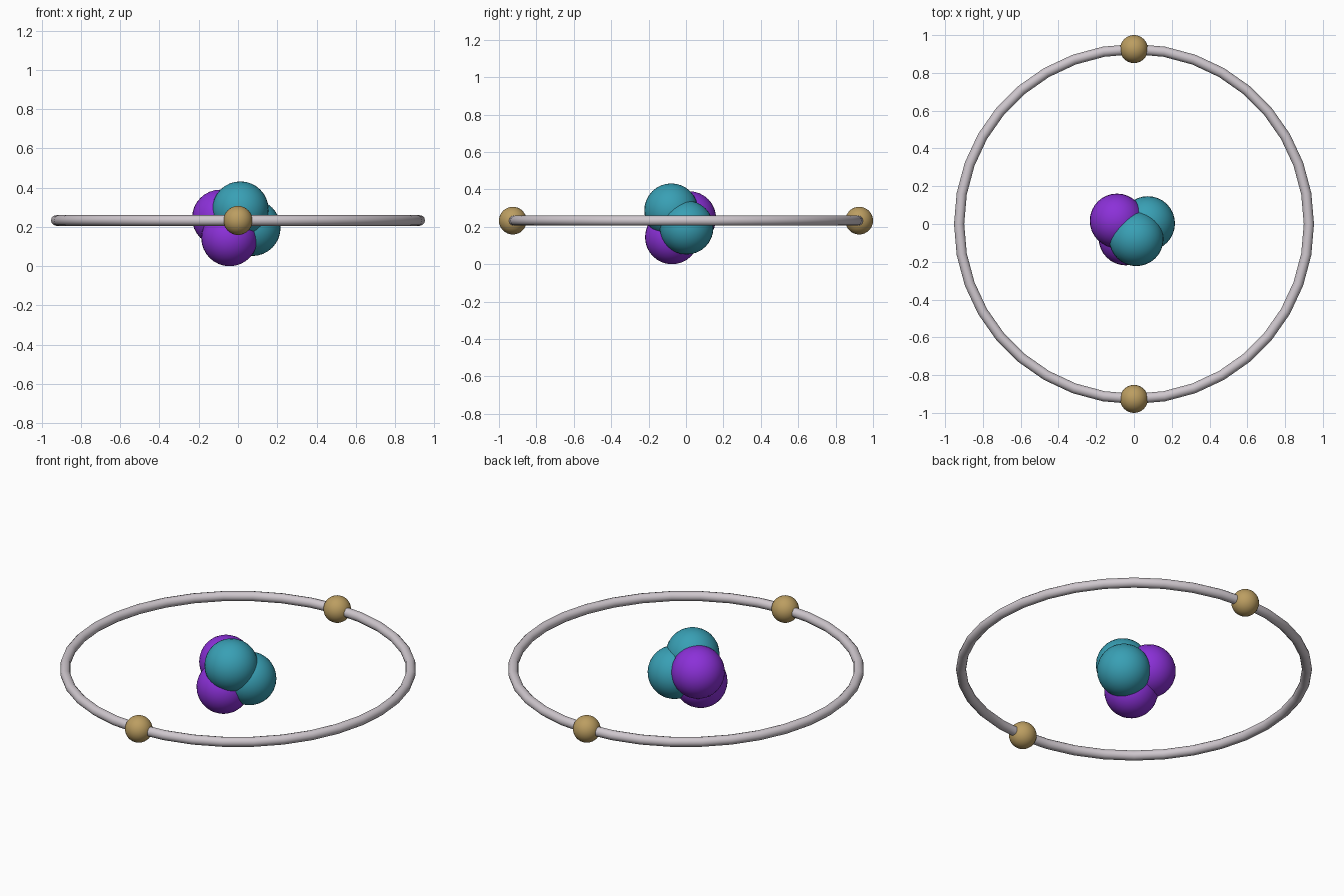
import bpy
from math import radians

if "Cube" in bpy.data.objects:
    bpy.data.objects.remove(bpy.data.objects["Cube"])


def material(name, color):
    mat = bpy.data.materials.new(name)
    mat.diffuse_color = (*color, 1)
    mat.use_nodes = True
    mat.node_tree.nodes["Principled BSDF"].inputs["Base Color"].default_value = mat.diffuse_color
    return mat


def finish(name, mat):
    obj = bpy.context.object
    obj.name = name
    obj.data.materials.append(mat)
    bpy.ops.object.shade_smooth_by_angle(angle=radians(40))


def ball(name, center, radius, mat):
    bpy.ops.mesh.primitive_uv_sphere_add(segments=32, ring_count=16, radius=radius, location=center)
    finish(name, mat)


teal = material("teal", (0.04, 0.35, 0.46))
purple = material("purple", (0.26, 0.03, 0.69))
gold = material("gold", (0.50, 0.34, 0.12))
silver = material("silver", (0.62, 0.57, 0.61))

ORBIT_R, ORBIT_Z = 0.926, 0.233
NUCLEON_R, ELECTRON_R = 0.144, 0.074

# Nucleus: two protons and two neutrons, overlapping
ball("proton_left", (-0.09, 0.017, 0.246), NUCLEON_R, purple)
ball("proton_front", (-0.043, -0.075, 0.144), NUCLEON_R, purple)
ball("neutron_right", (0.073, 0.003, 0.196), NUCLEON_R, teal)
ball("neutron_top", (0.012, -0.079, 0.288), NUCLEON_R, teal)

# Orbit ring
bpy.ops.mesh.primitive_torus_add(major_segments=36, minor_segments=12, major_radius=ORBIT_R,
                                 minor_radius=0.027, location=(0, 0, ORBIT_Z))
finish("orbit_ring", silver)

# Electrons at the front and back of the orbit
for name, side in (("front", -1), ("back", 1)):
    ball(f"electron_{name}", (0, side * ORBIT_R, ORBIT_Z), ELECTRON_R, gold)
